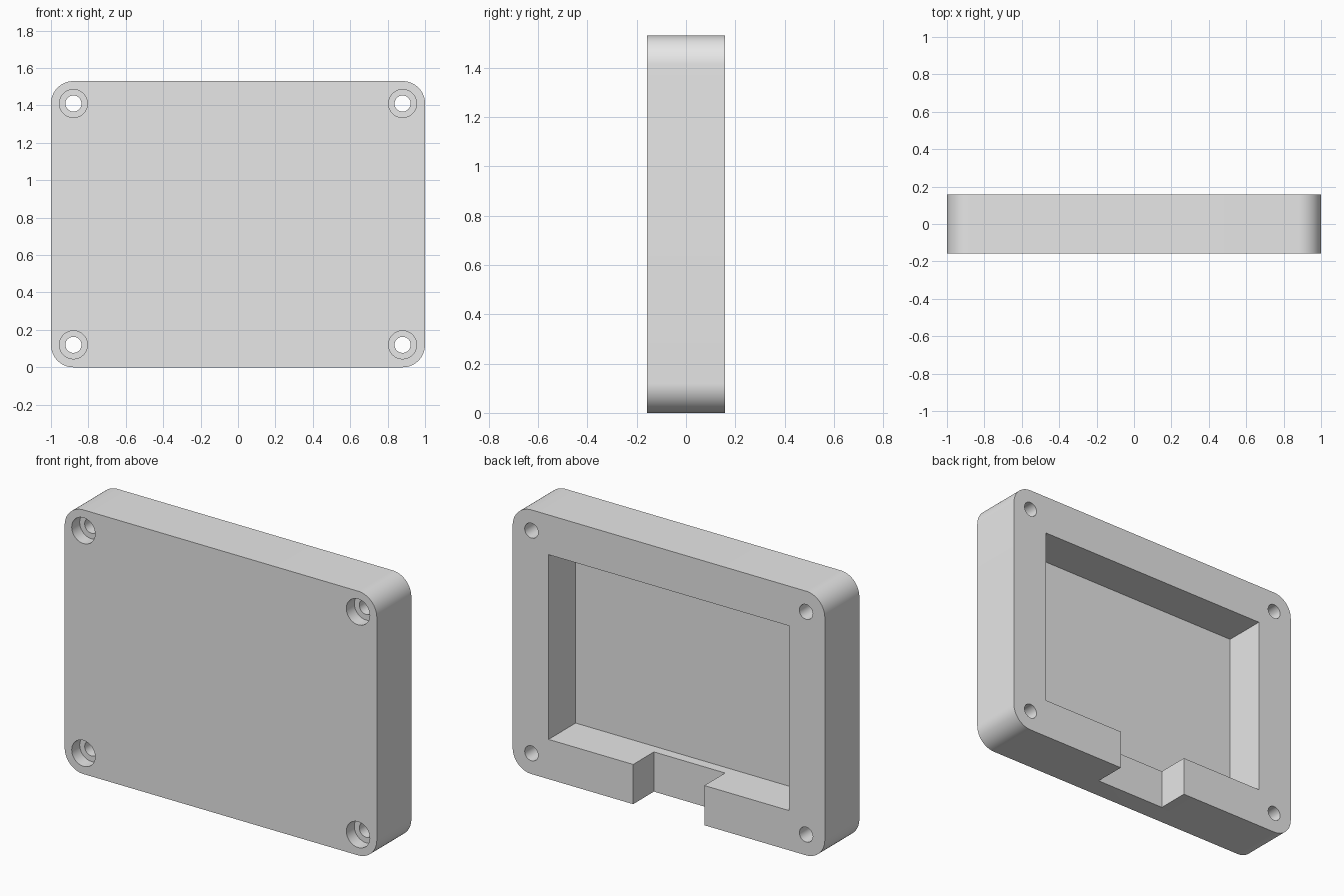
import bpy, bmesh, math
from mathutils import Matrix

cube = bpy.data.objects.get("Cube")
if cube:
    bpy.data.objects.remove(cube, do_unlink=True)

WIDTH, HEIGHT, HALF_DEPTH = 2.0, 1.53, 0.158
CORNER = 0.12            # corner radius, also the screw hole inset
BORDER = 0.23            # rim around the pocket
FLOOR_Y, NOTCH_Y = -0.09, -0.032

grey = bpy.data.materials.new("light_grey")
grey.use_nodes = True
grey.diffuse_color = (0.8, 0.8, 0.8, 1)
grey.node_tree.nodes["Principled BSDF"].inputs["Base Color"].default_value = (0.8, 0.8, 0.8, 1)


def finish(bm, name):
    bmesh.ops.recalc_face_normals(bm, faces=bm.faces)
    mesh = bpy.data.meshes.new(name)
    bm.to_mesh(mesh)
    bm.free()
    mesh.materials.append(grey)
    obj = bpy.data.objects.new(name, mesh)
    bpy.context.collection.objects.link(obj)
    return obj


def box(name, x, y0, y1, z0, z1, radius=0):
    """Box spanning +-x, with optional rounding of the edges along y."""
    bm = bmesh.new()
    bmesh.ops.create_cube(bm, size=1)
    bmesh.ops.scale(bm, vec=(2 * x, y1 - y0, z1 - z0), verts=bm.verts)
    bmesh.ops.translate(bm, vec=(0, (y0 + y1) / 2, (z0 + z1) / 2), verts=bm.verts)
    if radius:
        edges = [e for e in bm.edges if abs(e.verts[0].co.y - e.verts[1].co.y) > 0.01]
        bmesh.ops.bevel(bm, geom=edges, offset=radius, segments=16,
                        profile=0.5, affect='EDGES')
    return finish(bm, name)


def rods(name, radius, y0, y1):
    """Four cylinders along y, one at each screw position."""
    bm = bmesh.new()
    for x in (CORNER - WIDTH / 2, WIDTH / 2 - CORNER):
        for z in (CORNER, HEIGHT - CORNER):
            place = Matrix.Translation((x, (y0 + y1) / 2, z)) @ Matrix.Rotation(math.pi / 2, 4, 'X')
            bmesh.ops.create_cone(bm, cap_ends=True, segments=48, radius1=radius,
                                  radius2=radius, depth=y1 - y0, matrix=place)
    return finish(bm, name)


# Rounded case body
case = box("enclosure_case", WIDTH / 2, -HALF_DEPTH, HALF_DEPTH, 0, HEIGHT, CORNER)

# Pocket, cable notch, screw holes and counterbores
cutters = [
    box("pocket_cutter", WIDTH / 2 - BORDER, FLOOR_Y, 0.3, BORDER, HEIGHT - BORDER),
    box("notch_cutter", 0.228, NOTCH_Y, 0.35, -0.1, 0.4),
    rods("screw_hole_cutter", 0.043, -0.3, 0.3),
    rods("counterbore_cutter", 0.075, -0.25, -HALF_DEPTH + 0.073),
]
bpy.context.view_layer.objects.active = case
for cutter in cutters:
    cutter.hide_render = True
    mod = case.modifiers.new(cutter.name, 'BOOLEAN')
    mod.operation = 'DIFFERENCE'
    mod.solver = 'EXACT'
    mod.object = cutter
    bpy.ops.object.modifier_apply(modifier=mod.name)
for cutter in cutters:
    bpy.data.objects.remove(cutter, do_unlink=True)

# Smooth only the curved walls; keep planar faces crisp
for face in case.data.polygons:
    face.use_smooth = max(abs(c) for c in face.normal) < 0.9999
case.data.set_sharp_from_angle(angle=math.radians(30))
